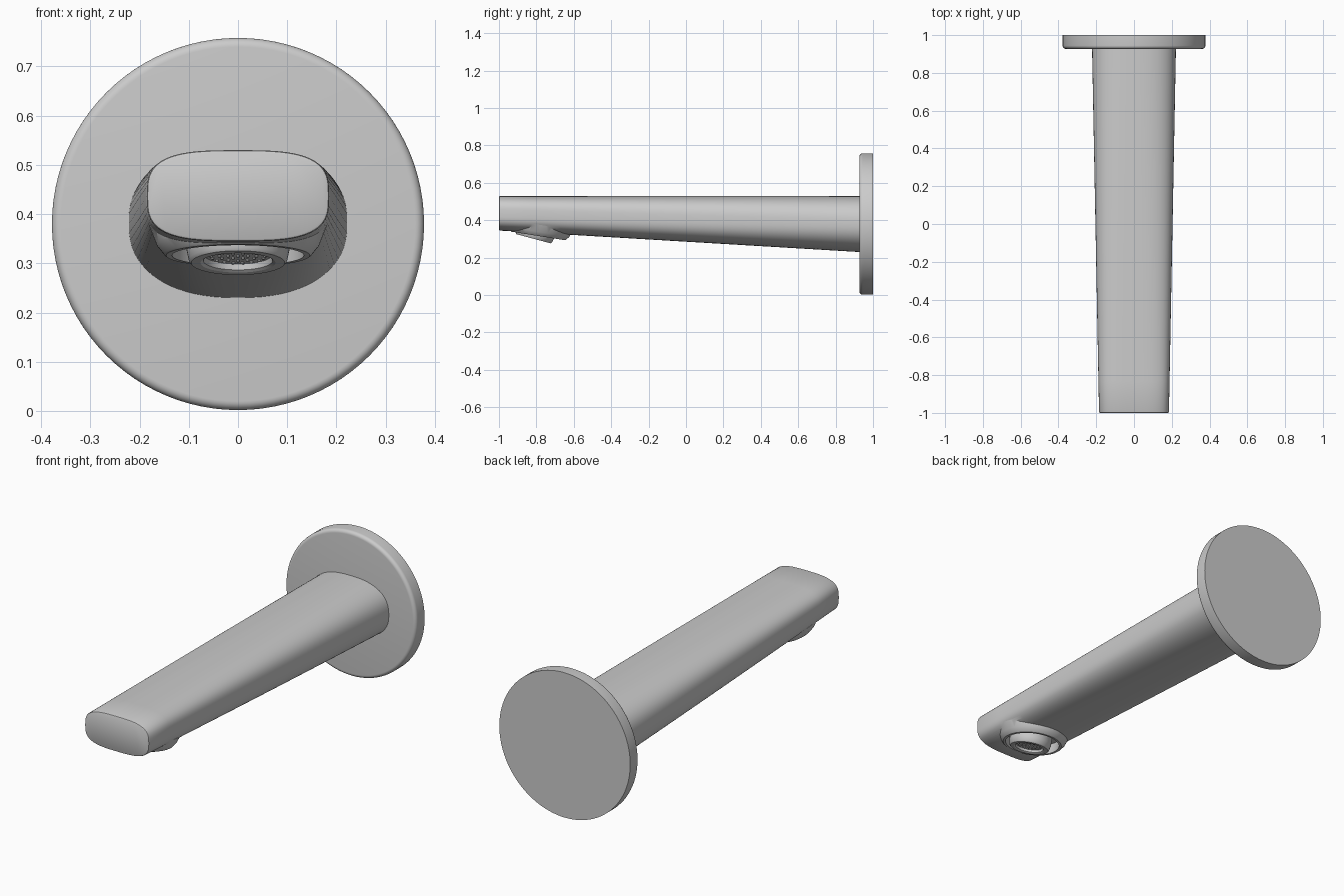
import bpy, bmesh, math
from math import sin, cos, pi, radians
from mathutils import Matrix, Vector

if "Cube" in bpy.data.objects:
    bpy.data.objects.remove(bpy.data.objects["Cube"])


def loft(name, rings, matrix=Matrix()):
    """Skin a stack of equal-length point rings and cap both ends."""
    bm = bmesh.new()
    rows = [[bm.verts.new(matrix @ Vector(p)) for p in ring] for ring in rings]
    n = len(rows[0])
    for a, b in zip(rows, rows[1:]):
        for i in range(n):
            j = (i + 1) % n
            bm.faces.new((a[i], a[j], b[j], b[i]))
    bm.faces.new(rows[0])
    bm.faces.new(rows[-1])
    bmesh.ops.recalc_face_normals(bm, faces=bm.faces)
    mesh = bpy.data.meshes.new(name)
    bm.to_mesh(mesh)
    bm.free()
    ob = bpy.data.objects.new(name, mesh)
    bpy.context.collection.objects.link(ob)
    return ob


def lathe(name, profile, matrix, n=64):
    """Revolve (radius, height) points about the local z axis."""
    return loft(name, [[(r * cos(2 * pi * i / n), r * sin(2 * pi * i / n), h)
                        for i in range(n)] for r, h in profile], matrix)


def smooth(ob):
    bpy.ops.object.select_all(action='DESELECT')
    ob.select_set(True)
    bpy.context.view_layer.objects.active = ob
    bpy.ops.object.shade_smooth_by_angle(angle=radians(30))


def boolean(ob, tool, operation):
    m = ob.modifiers.new(operation.lower(), 'BOOLEAN')
    m.operation, m.object, m.solver = operation, tool, 'EXACT'
    bpy.context.view_layer.objects.active = ob
    bpy.ops.object.modifier_apply(modifier=m.name)
    bpy.data.objects.remove(tool)


def section(y, inset=0.0, n=72):
    """Rounded spout section: flat oval at the tip, fuller at the wall."""
    t = (y + 1) / 1.93
    mix = lambda a, b: a + (b - a) * t
    w = mix(0.185, 0.222) - inset
    top, mid, low = 0.53 - inset, mix(0.437, 0.38), mix(0.345, 0.23) + inset
    ring = []
    for i in range(n):
        a = 2 * pi * i / n
        c, s = cos(a), sin(a)
        e = 2 / (mix(3.2, 2.5) if s > 0 else mix(3.2, 2.3))
        h = top - mid if s > 0 else mid - low
        ring.append((w * math.copysign(abs(c) ** e, c), y,
                     mid + h * math.copysign(abs(s) ** e, s)))
    return ring


# Wall flange with a rounded front edge
edge = [(0.36 + 0.018 * cos(a), 0.055 + 0.018 * sin(a))
        for a in (radians(15 * k) for k in range(7))]
flange = lathe("wall_flange", [(0.378, 0)] + edge,
               Matrix.Translation((0, 1, 0.38)) @ Matrix.Rotation(pi / 2, 4, 'X'), 96)
smooth(flange)

# Tapered spout body
ys = [-0.994 + k * (0.95 + 0.994) / 12 for k in range(13)]
spout = loft("spout", [section(-1, 0.005), section(-0.998, 0.0015)] + [section(y) for y in ys])

# Tilted outlet pad under the tip, with a round recess cut into it
tilt = Matrix.Translation((0, -0.79, 0.316)) @ Matrix.Rotation(radians(-9), 4, 'X')
pad = lathe("outlet_pad", [(0.146, 0), (0.150, 0.003), (0.165, 0.022), (0.18, 0.06)], tilt)
boolean(spout, pad, 'UNION')
recess = lathe("recess_cutter", [(0.134, -0.06), (0.134, 0.05)], tilt)
boolean(spout, recess, 'DIFFERENCE')
smooth(spout)

# Aerator nozzle with a raised rim and sunken face
aim = Matrix.Translation((0, -0.815, 0.301)) @ Matrix.Rotation(radians(-15), 4, 'X')
nozzle = lathe("aerator", [(0.105, 0.085), (0.105, 0.03), (0.1, 0.006), (0.095, 0),
                           (0.076, 0), (0.07, 0.004), (0.068, 0.016)], aim)
smooth(nozzle)

# Spray nubs in concentric rings on the aerator face
for ring, (r, count) in enumerate([(0, 1), (0.02, 6), (0.038, 12), (0.055, 18)]):
    for k in range(count):
        a = 2 * pi * k / count
        spot = aim @ Matrix.Translation((r * cos(a), r * sin(a), 0))
        lathe(f"spray_nub_{ring}_{k}", [(0.003, 0.012), (0.003, 0.018)], spot, 8)
